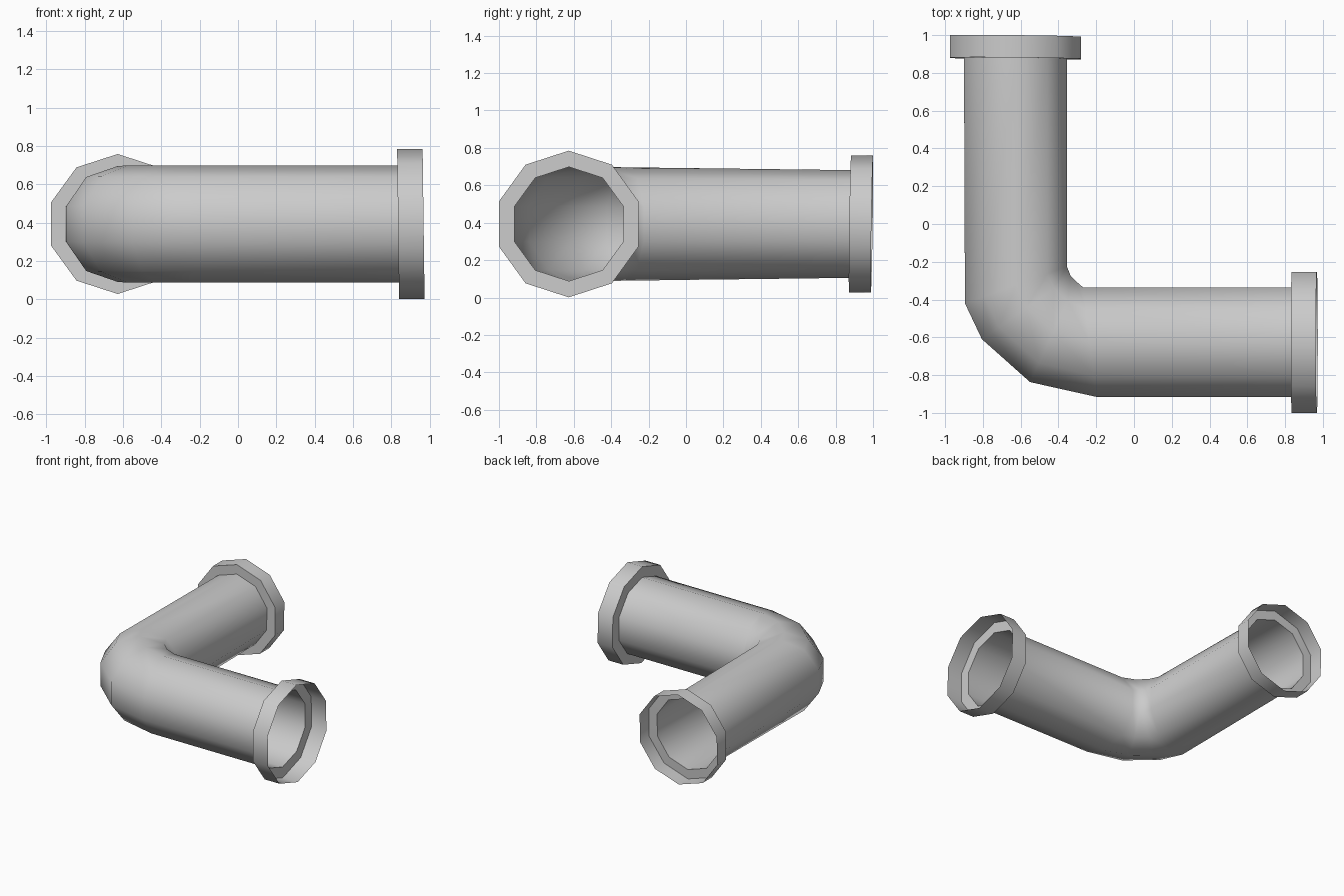
import bpy, bmesh, math
from mathutils import Vector

default = bpy.data.objects.get("Cube")
if default:
    bpy.data.objects.remove(default, do_unlink=True)

SIDES = 10
AXIS_Z = 0.393

grey = bpy.data.materials.new("pipe grey")
grey.use_nodes = True
colour = (0.6, 0.6, 0.6, 1)
grey.diffuse_color = colour
grey.node_tree.nodes["Principled BSDF"].inputs["Base Color"].default_value = colour


def ring(outer, inner, radius, lean=(0, 0)):
    """Ten-sided ring between two plan points; lean shifts it with height."""
    outer, inner, lean = Vector(outer), Vector(inner), Vector(lean)
    middle, half = (outer + inner) / 2, (outer - inner) / 2
    points = []
    for i in range(SIDES):
        a = math.tau * i / SIDES
        side = math.sin(a) / math.cos(math.pi / SIDES)
        height = radius * math.cos(a)
        p = middle + half * side + lean * height
        points.append((p.x, p.y, AXIS_Z + height))
    return points


def skin(name, rings):
    """Join successive rings into an open, smooth shell."""
    bm = bmesh.new()
    loops = [[bm.verts.new(p) for p in r] for r in rings]
    for a, b in zip(loops, loops[1:]):
        for i in range(SIDES):
            j = (i + 1) % SIDES
            bm.faces.new((a[i], a[j], b[j], b[i]))
    bmesh.ops.recalc_face_normals(bm, faces=bm.faces)
    mesh = bpy.data.meshes.new(name)
    bm.to_mesh(mesh)
    bm.free()
    mesh.materials.append(grey)
    obj = bpy.data.objects.new(name, mesh)
    bpy.context.collection.objects.link(obj)
    bpy.ops.object.select_all(action="DESELECT")
    obj.select_set(True)
    bpy.context.view_layer.objects.active = obj
    bpy.ops.object.shade_smooth_by_angle(angle=math.radians(60))


# End collars lean very slightly
back_lean, side_lean = (0, 0.015), (-0.013, 0)
back_mouth = ring((-0.9, 0.88), (-0.355, 0.875), 0.288, back_lean)
side_mouth = ring((0.835, -0.917), (0.835, -0.335), 0.305, side_lean)

# Bent pipe: back arm, four elbow rings, side arm
skin("bent_pipe", [
    back_mouth,
    ring((-0.895, -0.42), (-0.355, -0.225), 0.303),
    ring((-0.805, -0.61), (-0.335, -0.275), 0.305),
    ring((-0.55, -0.837), (-0.305, -0.305), 0.305),
    ring((-0.2, -0.915), (-0.27, -0.335), 0.305),
    side_mouth,
])

# Thin open collars: flat step outward, then a short wall
skin("back_collar", [
    back_mouth,
    ring((-0.975, 0.88), (-0.28, 0.873), 0.365, back_lean),
    ring((-0.975, 0.998), (-0.28, 0.991), 0.365, back_lean),
])
skin("side_collar", [
    side_mouth,
    ring((0.835, -1.0), (0.835, -0.254), 0.392, side_lean),
    ring((0.968, -1.0), (0.968, -0.254), 0.392, side_lean),
])
